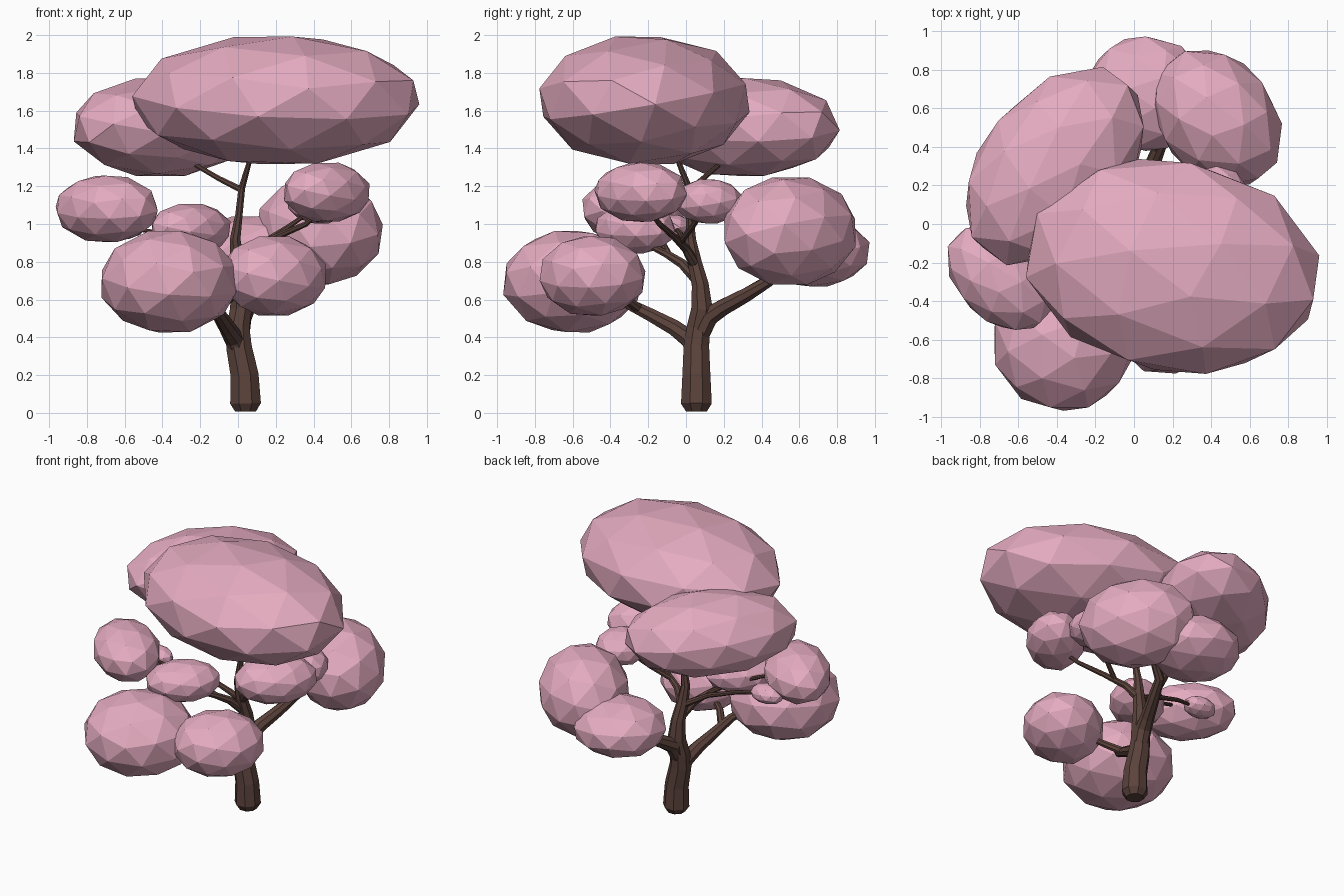
import bpy, bmesh, math
from mathutils import Vector, Matrix


def material(name, rgb):
    m = bpy.data.materials.new(name)
    m.diffuse_color = (*rgb, 1)
    return m


PINK = material("blossom pink", (0.78, 0.41, 0.53))
BARK = material("bark brown", (0.105, 0.055, 0.044))


def finish(bm, name, mat):
    me = bpy.data.meshes.new(name)
    bmesh.ops.recalc_face_normals(bm, faces=bm.faces)
    bm.to_mesh(me)
    bm.free()
    me.materials.append(mat)
    ob = bpy.data.objects.new(name, me)
    bpy.context.collection.objects.link(ob)
    return ob


def foliage(name, centre, radii, turn=0):
    """Faceted ellipsoid turned about z; the facets are tilted before scaling."""
    bm = bmesh.new()
    bmesh.ops.create_icosphere(bm, subdivisions=2, radius=1.02)
    facets = Matrix.Rotation(0.25, 4, 'X') @ Matrix.Rotation(0.15, 4, 'Y')
    bmesh.ops.transform(bm, verts=bm.verts, matrix=(
        Matrix.Translation(centre) @ Matrix.Rotation(math.radians(turn), 4, 'Z')
        @ Matrix.Diagonal((*radii, 1)) @ facets))
    finish(bm, name, PINK)


def branch(name, points, sides=8):
    """Tapered tube through (x, y, z, radius) points."""
    bm = bmesh.new()
    pos = [Vector(p[:3]) for p in points]
    # One reference axis per tube keeps the rings from twisting
    span = (pos[-1] - pos[0]).normalized()
    ref = Vector((0, 1, 0)) if abs(span.y) < 0.5 else Vector((1, 0, 0))
    rings = []
    for i, p in enumerate(pos):
        d = (pos[min(i + 1, len(pos) - 1)] - pos[max(i - 1, 0)]).normalized()
        u = d.cross(ref).normalized()
        v = d.cross(u)
        r = points[i][3]
        rings.append([bm.verts.new(p + r * (math.cos(a) * u + math.sin(a) * v))
                      for a in (math.tau * (k + 0.5) / sides for k in range(sides))])
    for a, b in zip(rings, rings[1:]):
        for k in range(sides):
            n = (k + 1) % sides
            bm.faces.new((a[k], a[n], b[n], b[k]))
    bm.faces.new(rings[0])
    bm.faces.new(rings[-1])
    finish(bm, name, BARK)


# Foliage clumps
foliage("crown_foliage", (0.2, -0.22, 1.655), (0.77, 0.55, 0.345), -10)
foliage("back_left_crown_foliage", (-0.41, 0.30, 1.513), (0.58, 0.38, 0.265), 51)
foliage("front_left_low_foliage", (-0.365, -0.602, 0.695), (0.37, 0.37, 0.275))
foliage("front_low_foliage", (0.19, -0.495, 0.725), (0.30, 0.265, 0.215), 45)
foliage("back_right_foliage", (0.43, 0.55, 0.963), (0.39, 0.30, 0.29), -52)
foliage("back_foliage", (0.06, 0.675, 0.855), (0.315, 0.30, 0.19))
foliage("left_foliage", (-0.695, -0.28, 1.08), (0.32, 0.22, 0.18), -45)
foliage("inner_left_foliage", (-0.25, -0.27, 0.975), (0.245, 0.18, 0.135), 45)
foliage("right_foliage", (0.47, -0.24, 1.168), (0.275, 0.195, 0.16), 50)
foliage("inner_right_foliage", (0.43, 0.12, 1.12), (0.17, 0.18, 0.12))
foliage("small_left_foliage", (-0.61, -0.06, 0.985), (0.12, 0.085, 0.065))

# Trunk
branch("trunk", [
    (0.04, 0.055, 0.008, 0.06), (0.04, 0.055, 0.05, 0.088), (0.035, 0.055, 0.2, 0.08),
    (0.005, 0.055, 0.35, 0.073), (0.0, 0.065, 0.45, 0.066), (0.015, 0.085, 0.55, 0.062),
    (0.01, 0.075, 0.68, 0.048), (-0.005, 0.045, 0.8, 0.04), (-0.015, 0.025, 0.92, 0.03),
    (0.005, 0.02, 1.05, 0.021), (0.02, 0.015, 1.19, 0.019), (0.06, -0.04, 1.33, 0.014),
    (0.1, -0.1, 1.45, 0.01)])

# Branches to the upper crown and the lower front
branch("crown_left_branch", [
    (0.02, 0.02, 1.18, 0.018), (-0.1, 0.09, 1.24, 0.015), (-0.22, 0.17, 1.31, 0.013),
    (-0.32, 0.24, 1.42, 0.01)])
branch("front_low_branch", [
    (0.01, 0.06, 0.31, 0.055), (-0.02, 0.02, 0.39, 0.052), (-0.055, -0.06, 0.45, 0.045),
    (-0.1, -0.19, 0.52, 0.037), (-0.14, -0.32, 0.585, 0.03), (-0.25, -0.45, 0.66, 0.02)])
branch("front_low_twig", [
    (-0.12, -0.24, 0.545, 0.028), (-0.04, -0.33, 0.61, 0.024), (0.1, -0.42, 0.68, 0.016)])

# Back limb and its fork
branch("back_branch", [
    (0.01, 0.075, 0.42, 0.055), (0.02, 0.12, 0.51, 0.055), (0.045, 0.19, 0.555, 0.047),
    (0.1, 0.32, 0.625, 0.04), (0.15, 0.44, 0.70, 0.033), (0.3, 0.52, 0.84, 0.02)])
branch("back_twig", [
    (0.12, 0.37, 0.655, 0.03), (0.12, 0.47, 0.73, 0.024), (0.1, 0.57, 0.82, 0.016)])

# Side branches
branch("inner_left_branch", [
    (0.0, 0.06, 0.7, 0.03), (-0.05, -0.02, 0.79, 0.027), (-0.11, -0.1, 0.84, 0.022),
    (-0.2, -0.22, 0.9, 0.015)])
branch("left_branch", [
    (-0.1, -0.09, 0.835, 0.018), (-0.22, -0.13, 0.91, 0.016), (-0.4, -0.18, 0.99, 0.013),
    (-0.58, -0.23, 1.06, 0.01)])
branch("small_left_branch", [
    (0.0, 0.05, 0.78, 0.024), (-0.18, 0.0, 0.88, 0.017), (-0.4, -0.03, 0.95, 0.014),
    (-0.58, -0.06, 0.98, 0.01)])
branch("right_branch", [
    (0.0, 0.05, 0.78, 0.03), (0.07, 0.0, 0.87, 0.024), (0.2, -0.06, 0.93, 0.019),
    (0.36, -0.14, 1.0, 0.015), (0.45, -0.2, 1.08, 0.01)])
branch("inner_right_branch", [
    (0.14, -0.03, 0.905, 0.018), (0.26, 0.03, 0.98, 0.015), (0.4, 0.1, 1.08, 0.01)])
